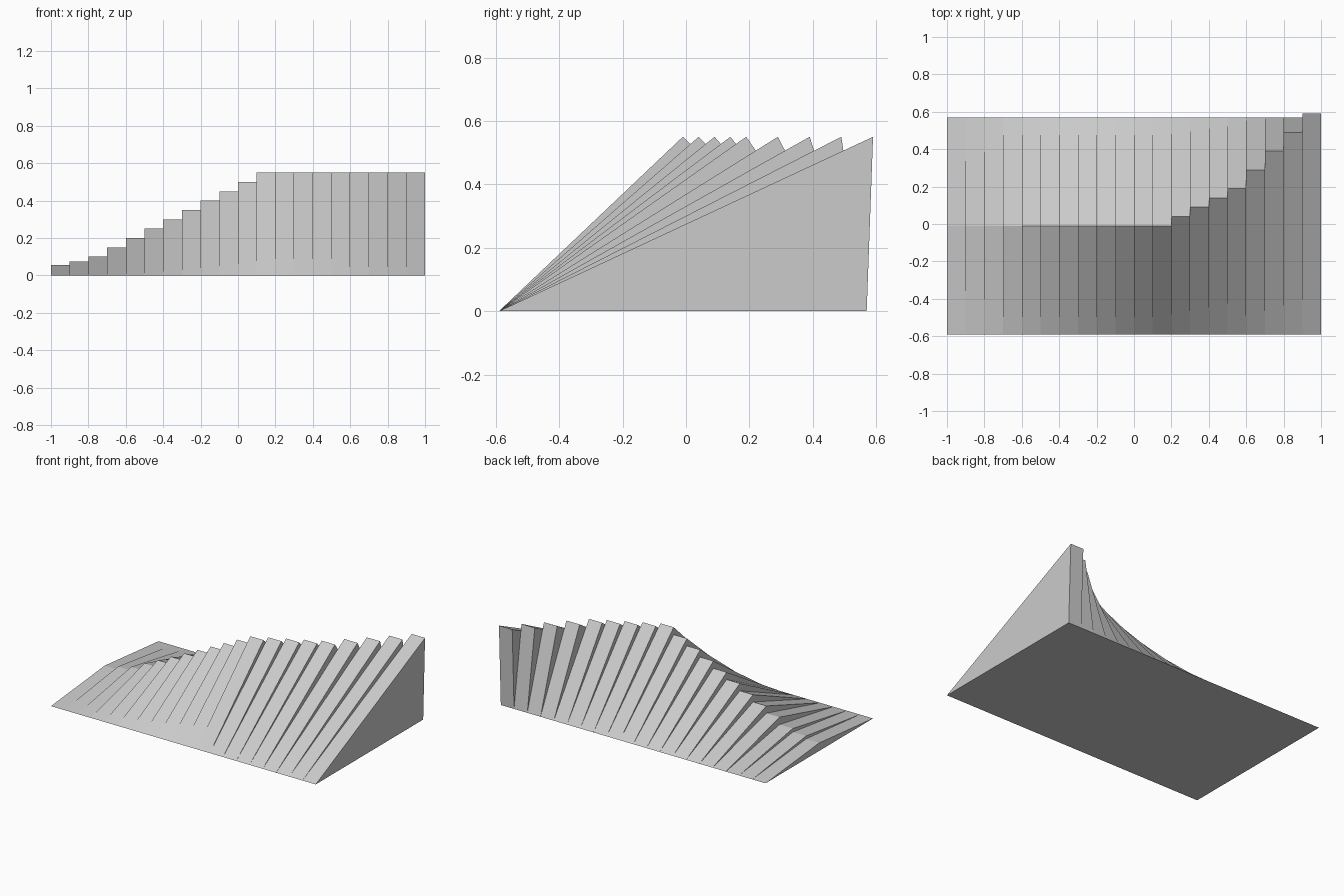
import bpy

if "Cube" in bpy.data.objects:
    bpy.data.objects.remove(bpy.data.objects["Cube"])

WIDTH = 0.1
FRONT_Y, BACK_Y = -0.59, 0.57

# Ridge height and ridge depth position of each rib, left to right
heights = [0.055, 0.075] + [0.1 + 0.05 * i for i in range(10)] + [0.55] * 8
ridges = [-0.01] * 12 + [0.04, 0.09, 0.14, 0.19, 0.29, 0.39, 0.49, 0.59]


def wedge(name, x, ridge_y, height):
    """Triangular prism: flat base, one ridge on top."""
    profile = [(FRONT_Y, 0), (BACK_Y, 0), (ridge_y, height)]
    verts = [(px, y, z) for px in (x, x + WIDTH) for y, z in profile]
    faces = [(0, 2, 1), (3, 4, 5), (0, 1, 4, 3), (1, 2, 5, 4), (2, 0, 3, 5)]
    mesh = bpy.data.meshes.new(name)
    mesh.from_pydata(verts, [], faces)
    obj = bpy.data.objects.new(name, mesh)
    bpy.context.collection.objects.link(obj)


# Row of twenty wedge ribs
for i, (h, y) in enumerate(zip(heights, ridges)):
    wedge(f"roof_rib_{i + 1:02d}", -1 + i * WIDTH, y, h)
